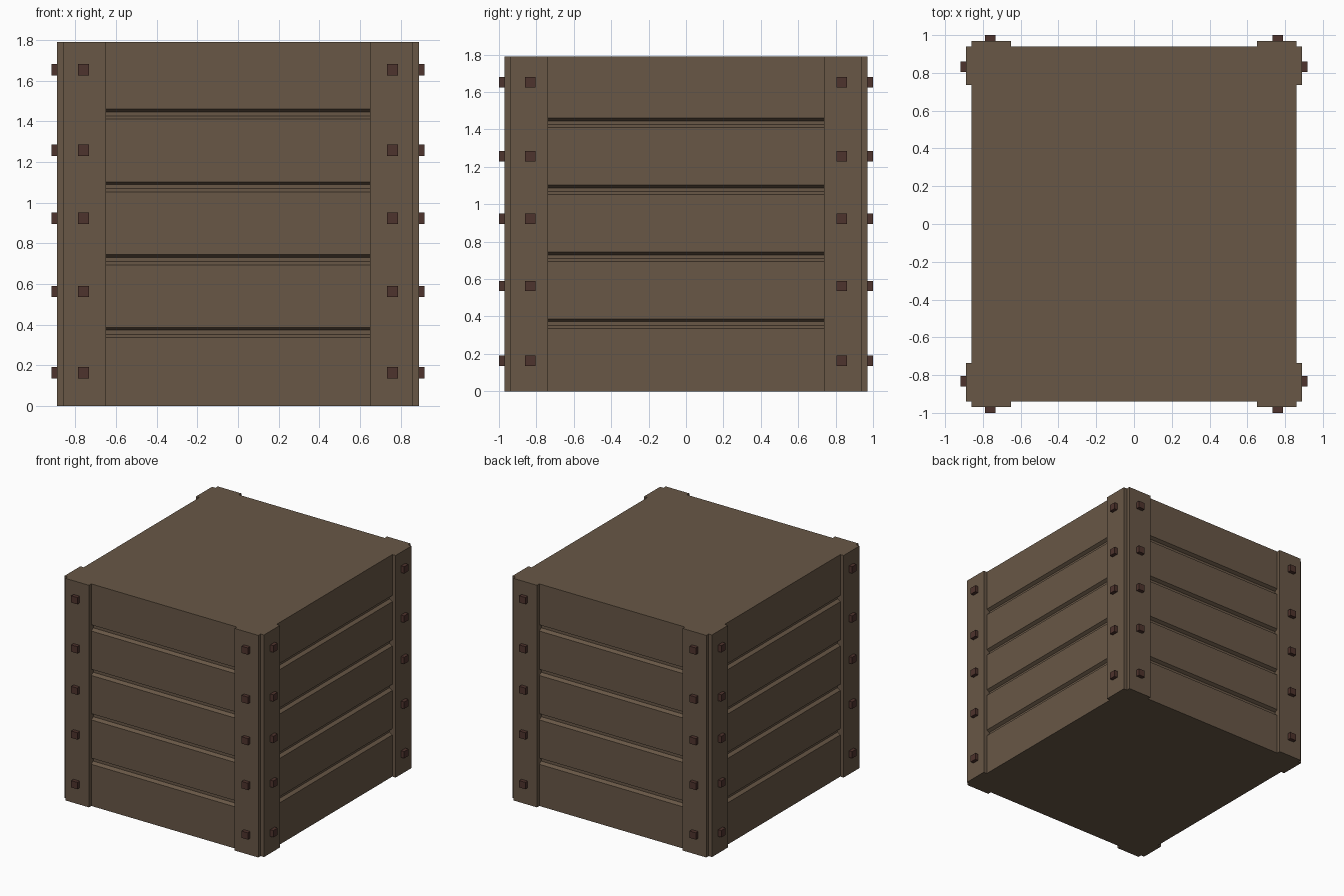
import bpy, bmesh

if "Cube" in bpy.data.objects:
    bpy.data.objects.remove(bpy.data.objects["Cube"])

H = 1.79            # crate height
BX, BY = 0.86, 0.94  # half width and half depth of the planked body
T = 0.03            # corner board thickness


def material(name, rgb):
    m = bpy.data.materials.new(name)
    m.diffuse_color = (*rgb, 1)
    m.use_nodes = True
    m.node_tree.nodes["Principled BSDF"].inputs["Base Color"].default_value = m.diffuse_color
    return m


wood = material("brown wood", (0.138, 0.095, 0.061))
iron = material("dark rusty nail", (0.076, 0.033, 0.026))


def finish(bm, name, mat):
    bmesh.ops.recalc_face_normals(bm, faces=bm.faces)
    me = bpy.data.meshes.new(name)
    bm.to_mesh(me)
    bm.free()
    me.materials.append(mat)
    ob = bpy.data.objects.new(name, me)
    bpy.context.collection.objects.link(ob)
    return ob


def box(name, lo, hi, mat):
    bm = bmesh.new()
    bmesh.ops.create_cube(bm, size=1)
    for v in bm.verts:
        v.co = [hi[i] if v.co[i] > 0 else lo[i] for i in range(3)]
    return finish(bm, name, mat)


# Planked body: stacked rectangles, pulled inward at each chamfered groove
levels = [(0, 0)]
for k in range(1, 5):
    z = H / 5 * k + 0.003
    levels += [(z - 0.025, 0), (z - 0.009, 0.025), (z + 0.011, 0.025), (z + 0.025, 0)]
levels.append((H, 0))

bm = bmesh.new()
rings = [[bm.verts.new((sx * (BX - d), sy * (BY - d), z))
          for sx, sy in ((-1, -1), (1, -1), (1, 1), (-1, 1))] for z, d in levels]
for a, b in zip(rings, rings[1:]):
    for i in range(4):
        j = (i + 1) % 4
        bm.faces.new((a[i], a[j], b[j], b[i]))
bm.faces.new(rings[0][::-1])
bm.faces.new(rings[-1])
finish(bm, "planked_body", wood)

# Corner boards and square nails on all four corners
NAIL_Z = (0.163, 0.563, 0.923, 1.257, 1.653)
R = 0.0275


def span(s, a, b):
    return (a, b) if s > 0 else (-b, -a)


for sx in (-1, 1):
    for sy in (-1, 1):
        # boards on the front and back
        x, y = span(sx, 0.65, BX), span(sy, BY - 0.026, BY + T)
        box("end_corner_board", (x[0], y[0], 0), (x[1], y[1], H), wood)
        # boards on the left and right
        x, y = span(sx, BX - 0.026, BX + T), span(sy, 0.737, BY)
        box("side_corner_board", (x[0], y[0], 0), (x[1], y[1], H), wood)
        for z in NAIL_Z:
            x, y = span(sx, 0.76 - R, 0.76 + R), span(sy, BY + 0.02, 1.0)
            box("end_nail", (x[0], y[0], z - R), (x[1], y[1], z + R), iron)
            x, y = span(sx, BX + 0.02, 0.918), span(sy, 0.833 - R, 0.833 + R)
            box("side_nail", (x[0], y[0], z - R), (x[1], y[1], z + R), iron)
